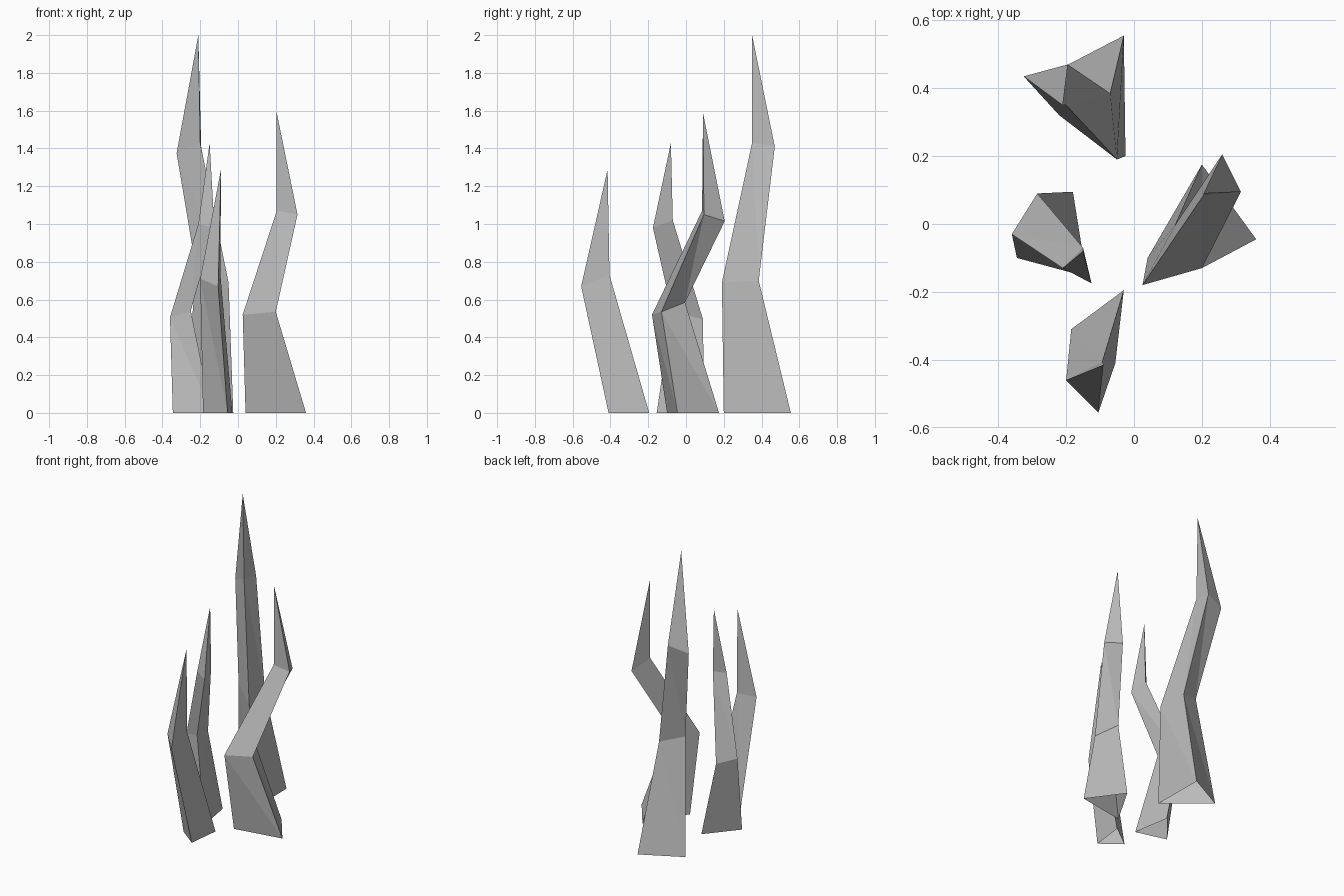
import bpy, bmesh

if "Cube" in bpy.data.objects:
    bpy.data.objects.remove(bpy.data.objects["Cube"])

# Mid-grey stone
stone = bpy.data.materials.new("stone")
stone.diffuse_color = (0.5, 0.5, 0.5, 1)
stone.use_nodes = True
stone.node_tree.nodes["Principled BSDF"].inputs["Base Color"].default_value = stone.diffuse_color


def spike(name, rings, tip):
    """Loft three-sided rings (anticlockwise) up from an open base to a point."""
    bm = bmesh.new()
    loops = [[bm.verts.new(p) for p in ring] for ring in rings]
    apex = bm.verts.new(tip)
    for i in range(3):
        j = (i + 1) % 3
        for low, high in zip(loops, loops[1:]):
            bm.faces.new((low[i], low[j], high[i]))
            bm.faces.new((low[j], high[j], high[i]))
        bm.faces.new((loops[-1][i], loops[-1][j], apex))
    mesh = bpy.data.meshes.new(name)
    bm.to_mesh(mesh)
    bm.free()
    mesh.materials.append(stone)
    obj = bpy.data.objects.new(name, mesh)
    bpy.context.collection.objects.link(obj)


# Tall bent spike at the back
spike("back_spike", [
    [(-.03, .555, 0), (-.29, .42, 0), (-.025, .20, 0)],
    [(-.07, .385, .70), (-.22, .32, .75), (-.05, .19, .69)],
    [(-.195, .47, 1.41), (-.325, .435, 1.375), (-.20, .35, 1.43)],
], (-.21, .35, 2.0))

# Strongly zigzagging spike on the right
spike("right_spike", [
    [(.36, -.045, 0), (.20, .175, 0), (.04, -.10, 0)],
    [(.20, -.13, .535), (.12, -.005, .585), (.025, -.18, .52)],
    [(.315, .095, 1.05), (.26, .205, 1.015), (.205, .085, 1.07)],
], (.205, .09, 1.59))

# Leaning spike on the left
spike("left_spike", [
    [(-.345, -.10, 0), (-.14, -.155, 0), (-.18, .095, 0)],
    [(-.36, -.03, .505), (-.25, -.075, .54), (-.285, .09, .495)],
    [(-.21, -.13, 1.0), (-.125, -.175, .98), (-.15, -.07, 1.02)],
], (-.15, -.08, 1.43))

# Short single-bend spike at the front
spike("front_spike", [
    [(-.185, -.31, 0), (-.055, -.41, 0), (-.03, -.195, 0)],
    [(-.20, -.46, .71), (-.105, -.555, .67), (-.093, -.405, .73)],
], (-.09, -.415, 1.29))
